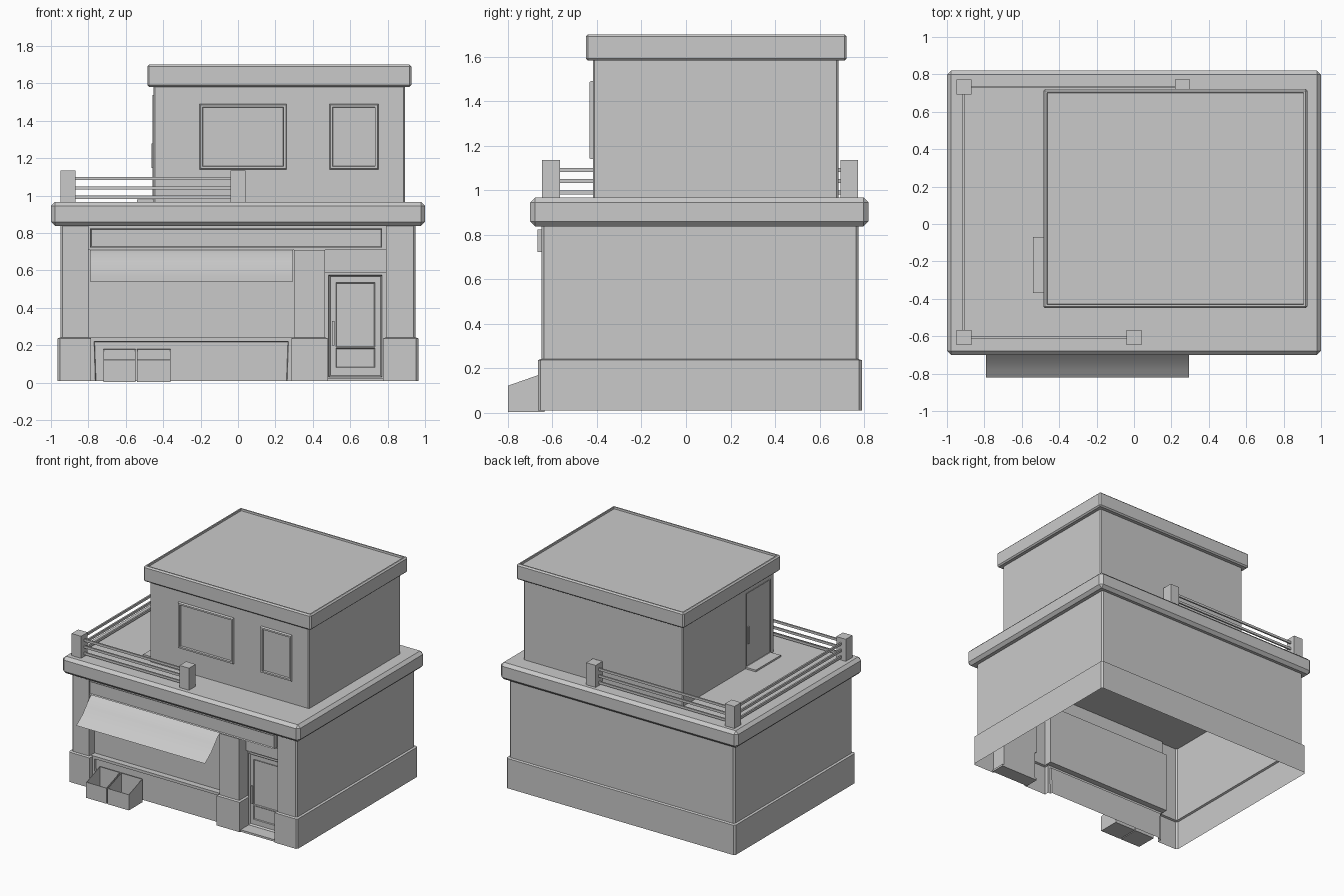
import bpy, bmesh, math
from mathutils import Matrix

if "Cube" in bpy.data.objects:
    bpy.data.objects.remove(bpy.data.objects["Cube"])

grey = bpy.data.materials.new("plain grey")
grey.diffuse_color = (0.59, 0.59, 0.59, 1)
grey.use_nodes = True
grey.node_tree.nodes["Principled BSDF"].inputs["Base Color"].default_value = grey.diffuse_color


def finish(name, bm, matrix=None, recalc=True):
    if recalc:
        bmesh.ops.recalc_face_normals(bm, faces=bm.faces)
    if matrix:
        bm.transform(matrix)
    me = bpy.data.meshes.new(name)
    bm.to_mesh(me)
    bm.free()
    me.materials.append(grey)
    ob = bpy.data.objects.new(name, me)
    bpy.context.collection.objects.link(ob)
    return ob


def box_bm(x0, x1, y0, y1, z0, z1):
    bm = bmesh.new()
    bmesh.ops.create_cube(bm, size=1)
    for v in bm.verts:
        v.co.x = x1 if v.co.x > 0 else x0
        v.co.y = y1 if v.co.y > 0 else y0
        v.co.z = z1 if v.co.z > 0 else z0
    bm.normal_update()
    return bm


def box(name, *dims, bevel=0, matrix=None):
    bm = box_bm(*dims)
    if bevel:
        bmesh.ops.bevel(bm, geom=bm.edges[:], offset=bevel, segments=1, affect='EDGES')
    return finish(name, bm, matrix)


def framed(name, x0, x1, z0, z1, front, back, steps, matrix=None):
    # panel facing -y with nested insets given as (border, depth)
    bm = box_bm(x0, x1, front, back, z0, z1)
    face = min(bm.faces, key=lambda f: f.normal.y)
    for border, depth in steps:
        bmesh.ops.inset_region(bm, faces=[face], thickness=border)
        for v in face.verts:
            v.co.y += depth
        bm.normal_update()
    return finish(name, bm, matrix)


# Ground floor shell: stacked plan outlines, open underneath
def plan(z, o, window, door, pillar=-0.65):
    c = 0.012
    l, r, f, b = -0.95 - o, 0.95 + o, -0.65 - o, 0.775 + o
    p = pillar - o
    pts = [(l, f + c), (l + c, f), (-0.80 + o, f), (-0.80 + o, window),
           (0.30 - o, window), (0.30 - o, p), (0.465 + o, p), (0.465 + o, door),
           (0.79 - o, door), (0.79 - o, f), (r - c, f), (r, f + c),
           (r, b - c), (r - c, b), (l + c, b), (l, b - c)]
    return [(x, y, z) for x, y in pts]


DOOR = -0.545
bm = bmesh.new()
rings = [plan(0.01, 0.015, -0.63, DOOR), plan(0.237, 0.015, -0.63, DOOR),
         plan(0.242, 0, -0.63, DOOR), plan(0.242, 0, -0.585, DOOR),
         plan(0.71, 0, -0.585, DOOR), plan(0.71, 0, -0.63, -0.63, -0.63),
         plan(0.85, 0, -0.63, -0.63, -0.63)]
rings = [[bm.verts.new(p) for p in ring] for ring in rings]
for low, high in zip(rings, rings[1:]):
    for i in range(len(low)):
        j = (i + 1) % len(low)
        quad = (low[i], low[j], high[j], high[i])
        if len({tuple(round(k, 4) for k in v.co) for v in quad}) == 4:
            bm.faces.new(quad)
bmesh.ops.remove_doubles(bm, verts=bm.verts[:], dist=0.0001)
bm.normal_update()
# sunken panel below the shop window
panel = min(bm.faces, key=lambda f: (f.calc_center_median().x + 0.25) ** 2
            + (f.calc_center_median().y + 0.63) ** 2 + (f.calc_center_median().z - 0.12) ** 2)
for border, depth in ((0.022, 0), (0.004, 0.014)):
    bmesh.ops.inset_region(bm, faces=[panel], thickness=border)
    for v in panel.verts:
        v.co.y += depth
finish("ground_floor_walls", bm)

# Shop front details
framed("sign_board", -0.79, 0.77, 0.722, 0.824, -0.668, -0.63, [(0.008, 0.008)])
box("door_transom", 0.465, 0.79, -0.565, DOOR, 0.59, 0.71)
box("door_threshold", 0.465, 0.79, -0.655, DOOR, 0.01, 0.025)


# Doors: outer frame, panes and handle
def door(name, x0, z0, w, h, wall, matrix=None):
    framed(name + "_frame", x0, x0 + w, z0, z0 + h, wall - 0.02, wall,
           [(0.012, 0.012)], matrix)
    for part, low, high in (("upper", z0 + 0.16, z0 + h - 0.04), ("lower", z0 + 0.05, z0 + 0.155)):
        framed(f"{name}_{part}_pane", x0 + 0.038, x0 + w - 0.038, low, high,
               wall - 0.014, wall, [(0.006, 0.006)], matrix)
    box(name + "_handle", x0 + 0.017, x0 + 0.032, wall - 0.024, wall - 0.008,
        z0 + 0.17, z0 + 0.30, matrix=matrix)


door("shop_door", 0.485, 0.03, 0.285, 0.545, DOOR)
door("terrace_door", 0.075, 0.978, 0.29, 0.56, -0.438, Matrix.Rotation(-math.pi / 2, 4, 'Z'))
box("terrace_door_step", -0.54, -0.45, -0.37, -0.07, 0.96, 0.98)

# Terrace slab, upper floor and roof
box("terrace_slab", -1, 1, -0.70, 0.82, 0.838, 0.967, bevel=0.022)
bm = box_bm(-0.452, 0.892, -0.418, 0.685, 0.96, 1.60)
bmesh.ops.bevel(bm, geom=[e for e in bm.edges if abs(e.verts[0].co.z - e.verts[1].co.z) > 0.1],
                offset=0.008, segments=1, affect='EDGES')
finish("upper_floor_walls", bm)

bm = box_bm(-0.485, 0.927, -0.45, 0.722, 1.582, 1.70)
bmesh.ops.bevel(bm, geom=bm.edges[:], offset=0.01, segments=1, affect='EDGES')
bm.normal_update()
top = max((f for f in bm.faces if f.normal.z > 0.9), key=lambda f: f.calc_area())
bmesh.ops.inset_region(bm, faces=[top], thickness=0.014)
bmesh.ops.inset_region(bm, faces=[top], thickness=0.002)
for v in top.verts:
    v.co.z -= 0.014
finish("upper_roof", bm)

# Upper windows
for name, x0, x1 in (("wide_window", -0.205, 0.26), ("narrow_window", 0.49, 0.75)):
    framed(name, x0, x1, 1.14, 1.49, -0.426, -0.41,
           [(0.006, -0.008), (0.017, 0), (0.003, 0.015)])

# Awning: thin curved sheet
bm = bmesh.new()
profile = [(-0.63, 0.71), (-0.66, 0.692), (-0.70, 0.647), (-0.74, 0.602),
           (-0.78, 0.57), (-0.82, 0.542)]
left = [bm.verts.new((-0.79, y, z)) for y, z in profile]
right = [bm.verts.new((0.295, y, z)) for y, z in profile]
for i in range(len(profile) - 1):
    bm.faces.new((left[i], left[i + 1], right[i + 1], right[i])).smooth = True
finish("awning", bm, recalc=False)

# Two open display bins with sloping sides
for name, x0, x1 in (("left_bin", -0.72, -0.548), ("right_bin", -0.54, -0.36)):
    bm = box_bm(x0, x1, -0.80, -0.635, 0.003, 0.18)
    for v in bm.verts:
        if v.co.z > 0.1 and v.co.y < -0.7:
            v.co.z = 0.122
    bm.normal_update()
    top = max(bm.faces, key=lambda f: f.normal.z)
    bmesh.ops.inset_region(bm, faces=[top], thickness=0.005)
    bmesh.ops.inset_region(bm, faces=[top], thickness=0.001)
    for v in top.verts:
        v.co.z = 0.012
    finish(name, bm)

# Railing posts and bars
posts = [(0.26, 0.733), (-0.91, 0.733), (-0.91, -0.607), (0.0, -0.607)]
for i, (x, y) in enumerate(posts):
    box(f"railing_post_{i + 1}", x - 0.04, x + 0.04, y - 0.04, y + 0.04, 0.96, 1.135)
t, w = 0.009, 0.006
for i, ((xa, ya), (xb, yb)) in enumerate(zip(posts, posts[1:])):
    for z in (0.991, 1.041, 1.092):
        box(f"railing_bar_{i + 1}", min(xa, xb) - w, max(xa, xb) + w,
            min(ya, yb) - w, max(ya, yb) + w, z - t, z + t)
